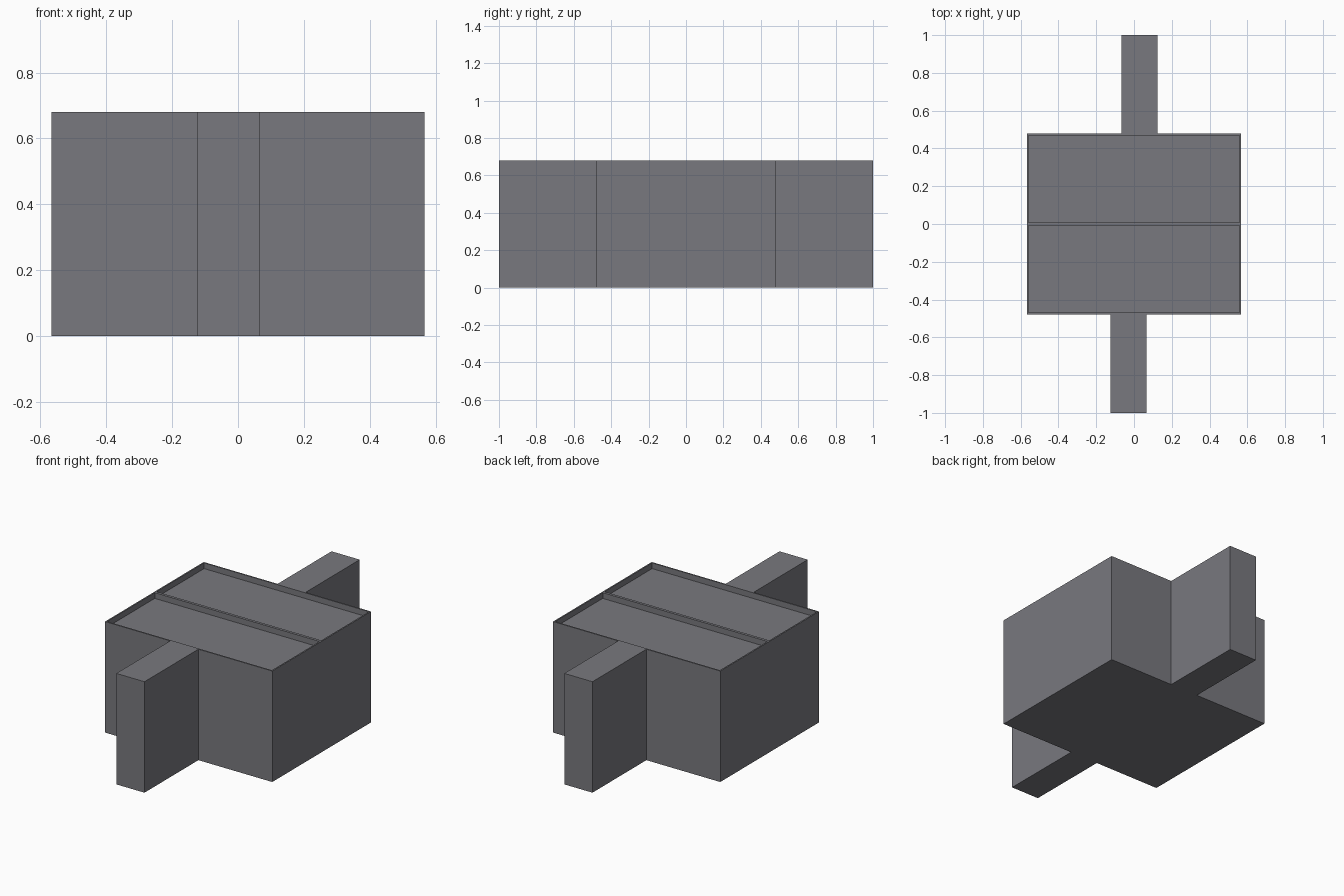
import bpy, bmesh
from math import pi
from mathutils import Matrix, Vector

cube = bpy.data.objects.get("Cube")
if cube:
    bpy.data.objects.remove(cube, do_unlink=True)

HEIGHT = 0.68
HALF_WIDTH = 0.567
BODY_Y = 0.478
RIM = 0.012
RECESS = 0.035

grey = bpy.data.materials.new("slate grey")
grey.use_nodes = True
colour = (0.19, 0.19, 0.21, 1)
grey.diffuse_color = colour
grey.node_tree.nodes["Principled BSDF"].inputs["Base Color"].default_value = colour


def block(name, low, high, turn, recessed=False):
    """Box between two corners, turned about z, with an optional sunken top."""
    low, high = Vector(low), Vector(high)
    bm = bmesh.new()
    bmesh.ops.create_cube(bm, size=1)
    bmesh.ops.scale(bm, vec=high - low, verts=bm.verts)
    bmesh.ops.translate(bm, vec=(low + high) / 2, verts=bm.verts)
    if recessed:
        bm.normal_update()
        top = max(bm.faces, key=lambda f: f.normal.z)
        # Thin rim, then walls going down to the sunken panel
        bmesh.ops.inset_region(bm, faces=[top], thickness=RIM)
        bmesh.ops.inset_region(bm, faces=[top], thickness=0, depth=-RECESS)
    bmesh.ops.transform(bm, matrix=Matrix.Rotation(turn, 4, "Z"), verts=bm.verts)
    bmesh.ops.recalc_face_normals(bm, faces=bm.faces)
    mesh = bpy.data.meshes.new(name)
    bm.to_mesh(mesh)
    bm.free()
    mesh.materials.append(grey)
    bpy.context.collection.objects.link(bpy.data.objects.new(name, mesh))


# Two identical halves, the back one turned half a circle
for side, turn in (("front", 0), ("back", pi)):
    block(side + "_tray", (-HALF_WIDTH, -BODY_Y, 0), (HALF_WIDTH, 0, HEIGHT), turn, True)
    block(side + "_arm", (-0.125, -1, 0), (0.066, -BODY_Y, HEIGHT), turn)
